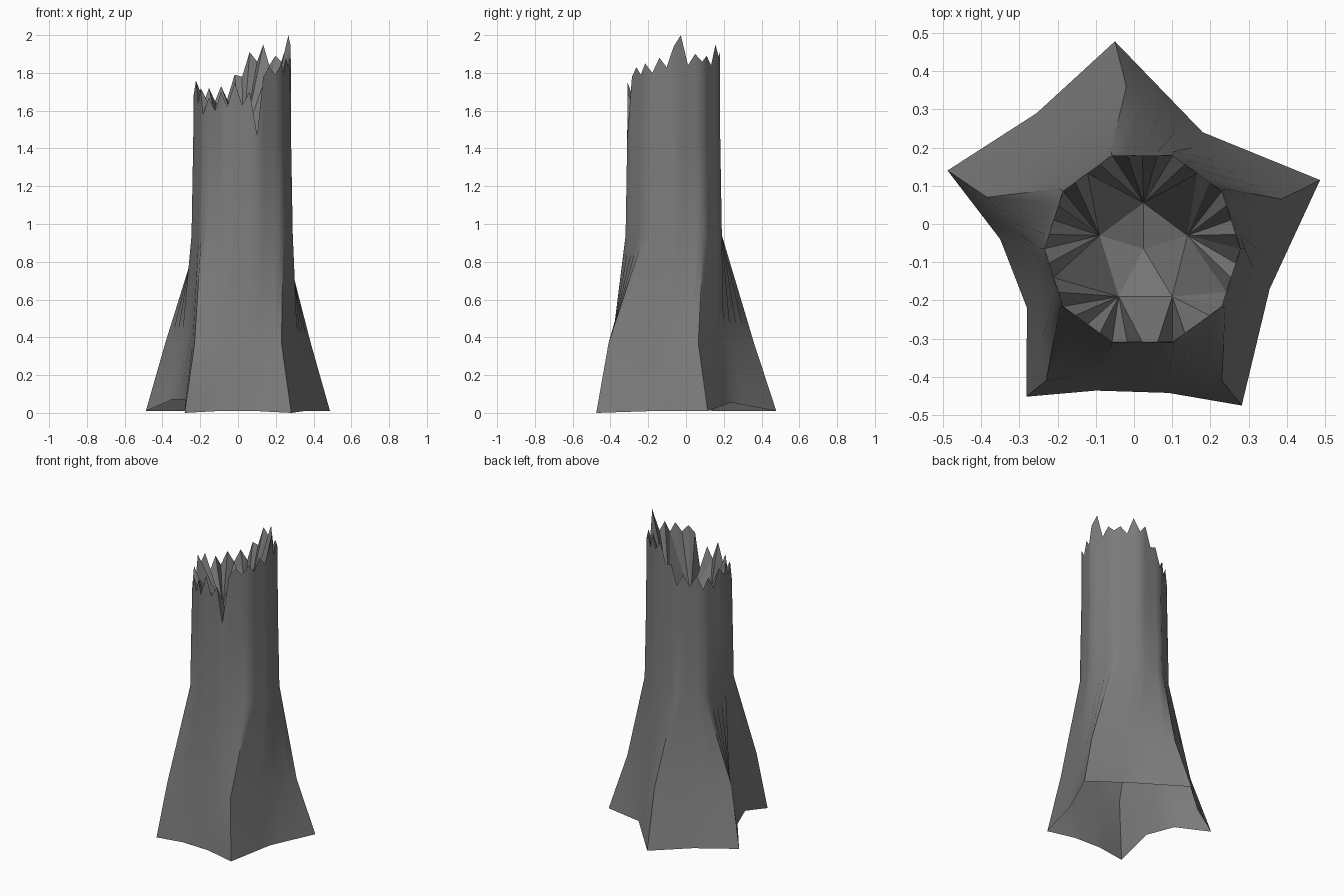
import bpy, bmesh, math

if "Cube" in bpy.data.objects:
    bpy.data.objects.remove(bpy.data.objects["Cube"])

N = 40                      # columns around the trunk (4 per side of a decagon)
CX, CY = 0.022, -0.065      # trunk axis

mat = bpy.data.materials.new("grey bark")
mat.diffuse_color = (0.2, 0.2, 0.203, 1)
mat.use_nodes = True
mat.node_tree.nodes["Principled BSDF"].inputs["Base Color"].default_value = mat.diffuse_color


def spread(keys):
    """Interpolate {column: point} linearly round the trunk to N points."""
    ids = sorted(keys)
    out = []
    for a, b in zip(ids, ids[1:] + [ids[0] + N]):
        p, q = keys[a], keys[b % N]
        for i in range(a, b):
            t = (i - a) / (b - a)
            out.append(tuple(u + (v - u) * t for u, v in zip(p, q)))
    return out


def decagon(r, z):
    return spread({i * 4: (CX + r * math.cos(i * math.pi / 5),
                           CY + r * math.sin(i * math.pi / 5), z) for i in range(10)})


def make(name, bm, angle):
    me = bpy.data.meshes.new(name)
    bm.to_mesh(me)
    bm.free()
    me.materials.append(mat)
    ob = bpy.data.objects.new(name, me)
    bpy.context.collection.objects.link(ob)
    if angle:
        bpy.ops.object.select_all(action='DESELECT')
        ob.select_set(True)
        bpy.context.view_layer.objects.active = ob
        bpy.ops.object.shade_smooth_by_angle(angle=math.radians(angle))
    return ob


# root flare: five tips with hollows between, on the ground and at knee height
cols = [0, 4, 8, 12, 14, 16, 20, 22, 24, 28, 32, 36]
ground = [(.355, -.17, .01), (.487, .115, .01), (.18, .24, .055), (-.05, .478, .01),
          (-.255, .29, .01), (-.488, .14, .01), (-.35, -.04, .07), (-.28, -.22, .07),
          (-.282, -.452, 0), (-.10, -.436, .01), (.09, -.442, .01), (.282, -.475, 0)]
knee = [(.315, -.12), (.385, .065), (.15, .20), (-.02, .36), (-.19, .22), (-.385, .07),
        (-.27, -.06), (-.25, -.18), (-.23, -.41), (-.08, -.385), (.09, -.39), (.23, -.41)]

# splintered rim heights, counter-clockwise from +x
rim_z = [1.94, 2.00, 1.84, 1.90, 1.86, 1.89, 1.84, 1.95, 1.86, 1.91,
         1.78, 1.79, 1.66, 1.73, 1.65, 1.72, 1.63, 1.70, 1.62, 1.74,
         1.68, 1.76, 1.64, 1.72, 1.58, 1.67, 1.60, 1.70, 1.62, 1.75,
         1.63, 1.70, 1.47, 1.78, 1.83, 1.79, 1.85, 1.80, 1.88, 1.83]
rim = [(x, y, z) for (x, y, _), z in zip(decagon(.257, 0), rim_z)]

# outer bark shell, open underneath
rings = [spread(dict(zip(cols, ground))),
         spread({c: (x, y, .37) for c, (x, y) in zip(cols, knee)}),
         decagon(.268, .94), decagon(.259, 1.45), rim]
bm = bmesh.new()
vs = [[bm.verts.new(p) for p in r] for r in rings]
for lo, hi in zip(vs, vs[1:]):
    for i in range(N):
        j = (i + 1) % N
        bm.faces.new((lo[i], lo[j], hi[j], hi[i]))
make("trunk_bark", bm, 40)

# hollow broken core: rim teeth fan down to five inner points
inner = {2: (.14, -.03, 1.45), 10: (.025, .055, 1.42), 18: (-.09, -.03, 1.42),
         27: (-.04, -.19, 1.42), 33: (.10, -.19, 1.40)}
bm = bmesh.new()
top = [bm.verts.new(p) for p in rim]
low = {k: bm.verts.new(p) for k, p in inner.items()}
mid = bm.verts.new((.025, CY, 1.38))


def nearest(i):
    return min(low, key=lambda k: min((i - k) % N, (k - i) % N))


for i in range(N):
    j = (i + 1) % N
    a, b = nearest(i), nearest(j)
    bm.faces.new((top[i], top[j], low[b]))
    if a != b:
        bm.faces.new((top[i], low[b], low[a]))
        bm.faces.new((low[a], low[b], mid))
make("broken_core", bm, 0)
